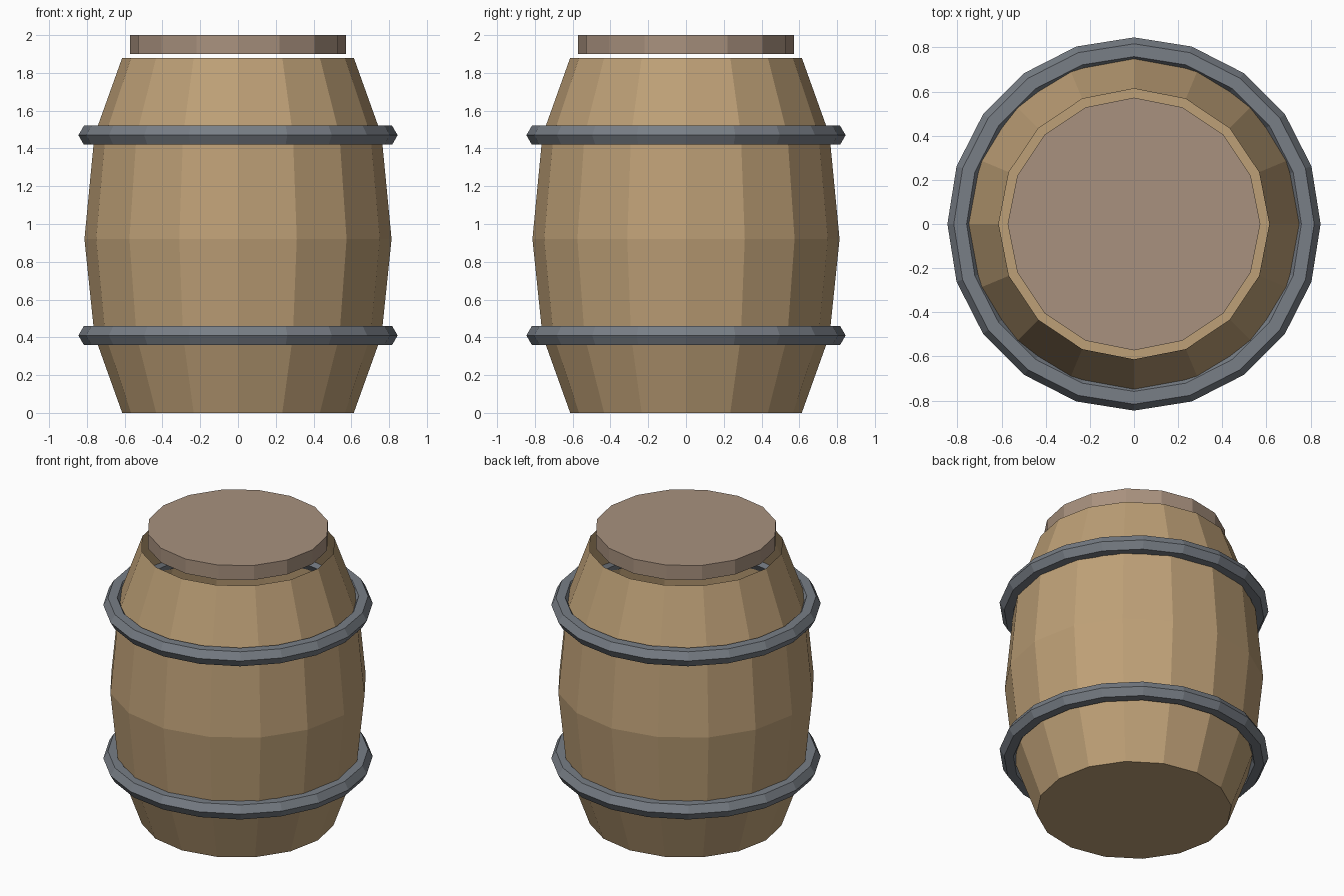
import bpy
import bmesh
from math import cos, sin, tau

cube = bpy.data.objects.get("Cube")
if cube:
    bpy.data.objects.remove(cube, do_unlink=True)


def material(name, colour):
    mat = bpy.data.materials.new(name)
    mat.use_nodes = True
    rgba = (*colour, 1)
    mat.diffuse_color = rgba
    mat.node_tree.nodes["Principled BSDF"].inputs["Base Color"].default_value = rgba
    return mat


def lathe(name, profile, sides, mat, closed=False, cap_bottom=False, cap_top=False):
    """Spin (radius, height) points, listed bottom to top on the outside, around z."""
    bm = bmesh.new()
    rings = [[bm.verts.new((r * cos(tau * i / sides), r * sin(tau * i / sides), z))
              for i in range(sides)] for r, z in profile]
    pairs = list(zip(rings, rings[1:]))
    if closed:
        pairs.append((rings[-1], rings[0]))
    for low, high in pairs:
        for i in range(sides):
            j = (i + 1) % sides
            bm.faces.new((low[i], low[j], high[j], high[i]))
    if cap_bottom:
        bm.faces.new(rings[0][::-1])
    if cap_top:
        bm.faces.new(rings[-1])
    mesh = bpy.data.meshes.new(name)
    bm.to_mesh(mesh)
    bm.free()
    mesh.materials.append(mat)
    obj = bpy.data.objects.new(name, mesh)
    bpy.context.collection.objects.link(obj)
    return obj


wood = material("wood", (0.515, 0.352, 0.184))
lid_wood = material("lid_wood", (0.392, 0.283, 0.209))
iron = material("iron", (0.188, 0.209, 0.238))

# Bulging body, open at the top
body = [(0.613, 0), (0.76, 0.41), (0.813, 0.92), (0.76, 1.47), (0.613, 1.88)]
lathe("barrel_body", body, 16, wood, cap_bottom=True)

# Lid hovering just above the rim
lathe("lid", [(0.572, 1.9), (0.572, 2)], 16, lid_wood, cap_bottom=True, cap_top=True)

# Hoops with a hexagonal cross-section
for name, height in (("lower_hoop", 0.41), ("upper_hoop", 1.47)):
    section = [(0.787 + 0.058 * cos(tau * k / 6), height + 0.058 * sin(tau * k / 6))
               for k in range(6)]
    lathe(name, section, 20, iron, closed=True)
